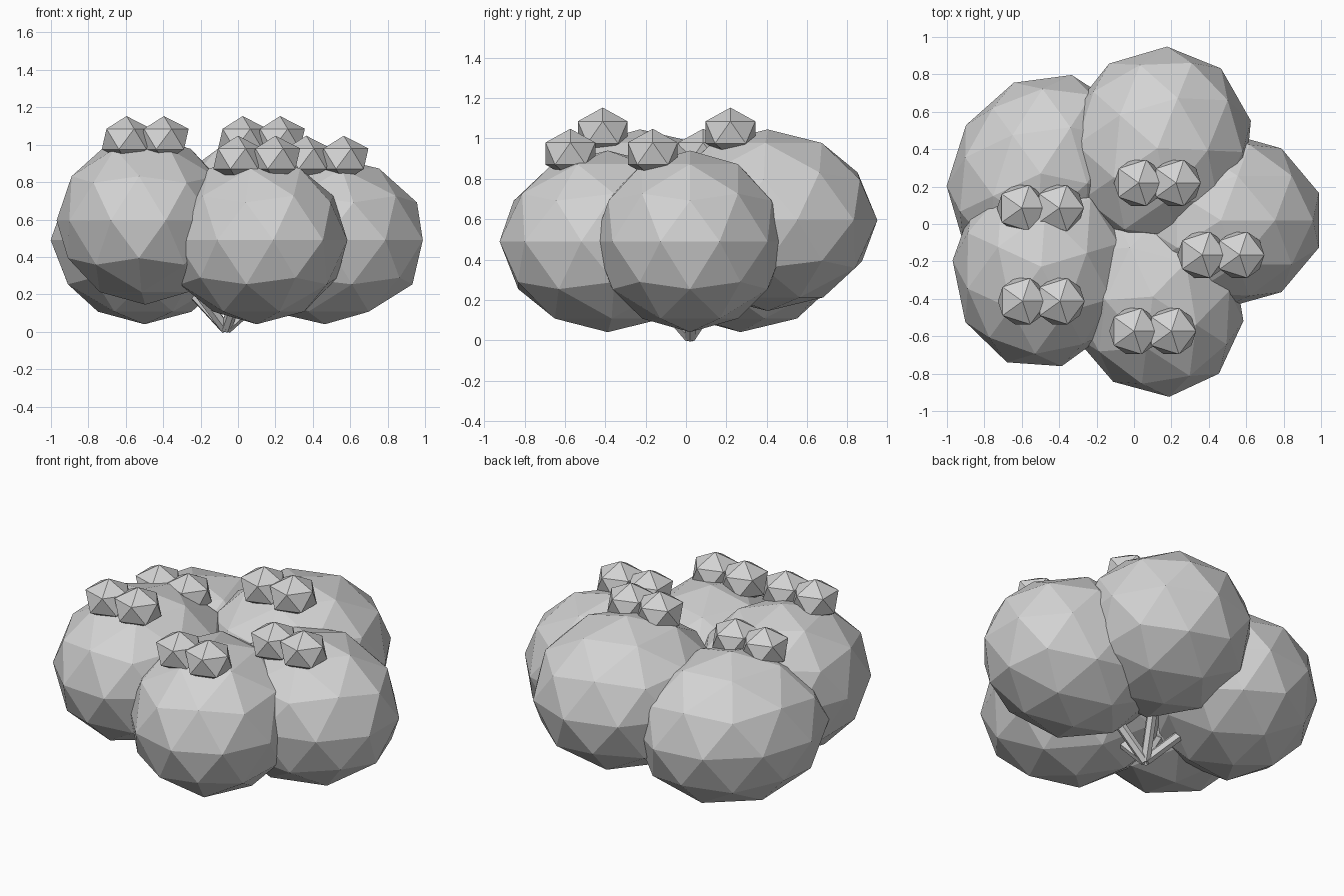
import bpy
from math import radians
from mathutils import Vector

cube = bpy.data.objects.get("Cube")
if cube:
    bpy.data.objects.remove(cube, do_unlink=True)

GREY = (0.65, 0.65, 0.65, 1.0)
mat = bpy.data.materials.new("pale grey")
mat.use_nodes = True
mat.diffuse_color = GREY
mat.node_tree.nodes["Principled BSDF"].inputs["Base Color"].default_value = GREY


def finish(name):
    obj = bpy.context.object
    obj.name = name
    obj.data.materials.append(mat)
    bpy.ops.object.shade_flat()
    return obj


def ball(name, location, scale, detail, turn=0):
    """Flat-shaded faceted ellipsoid, turned about the vertical."""
    bpy.ops.mesh.primitive_ico_sphere_add(subdivisions=detail, radius=1, location=location,
                                          rotation=(0, 0, radians(turn)))
    bpy.context.object.scale = scale
    return finish(name)


def branch(name, start, end, radius):
    """Thin straight cylinder between two points."""
    axis = end - start
    bpy.ops.mesh.primitive_cylinder_add(vertices=6, radius=radius, depth=axis.length,
                                        location=(start + end) / 2)
    bpy.context.object.rotation_euler = axis.to_track_quat("Z", "Y").to_euler()
    return finish(name)


# Leaf clumps: centre, size, turn in degrees
CLUMPS = {
    "left": ((0.465, 0.02, 0.49), (0.55, 0.475, 0.45), 0),
    "back": ((0.125, 0.405, 0.595), (0.55, 0.505, 0.45), 68),
    "back_right": ((-0.50, 0.27, 0.49), (0.56, 0.475, 0.45), 57),
    "front_right": ((-0.496, -0.228, 0.595), (0.55, 0.475, 0.45), 86),
    "front": ((0.10, -0.388, 0.49), (0.55, 0.475, 0.45), 115),
}
root = Vector((-0.065, 0.02, 0.015))

for side, (centre, size, turn) in CLUMPS.items():
    centre = Vector(centre)
    ball(side + "_leaf_clump", centre, size, 2, turn)
    branch(side + "_branch", root, centre, 0.03)
    # Pair of berries resting on the clump
    for label, dx in (("first", -0.1), ("second", 0.1)):
        ball(f"{side}_{label}_berry", centre + Vector((dx, -0.185, 0.435)),
             (0.148, 0.145, 0.123), 1)
